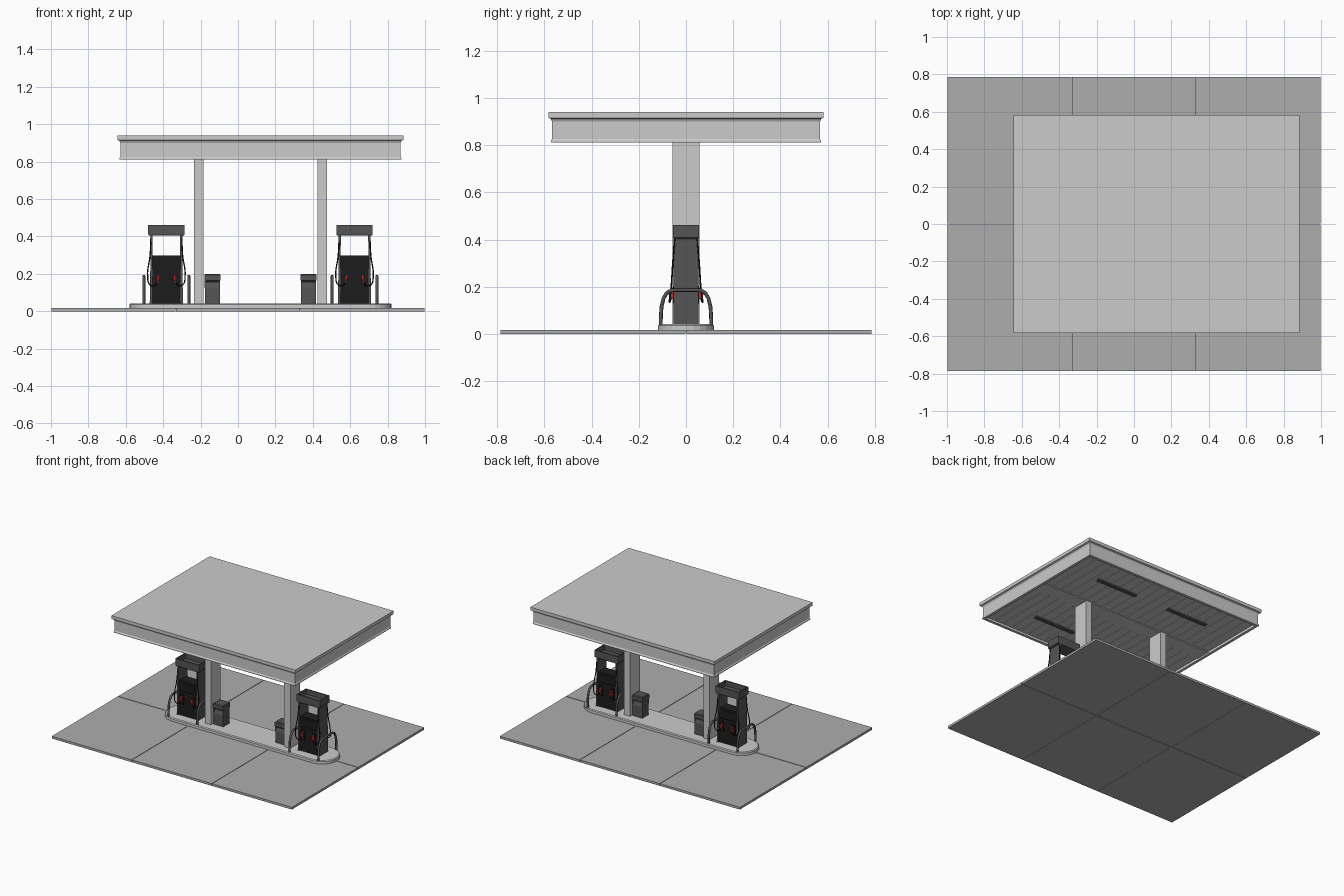
import bpy, bmesh, math

if "Cube" in bpy.data.objects:
    bpy.data.objects.remove(bpy.data.objects["Cube"])

CX = 0.12          # centre of island and canopy
TOP = 0.042        # top of island


def material(name, c):
    m = bpy.data.materials.new(name)
    m.diffuse_color = (*c, 1)
    m.use_nodes = True
    m.node_tree.nodes["Principled BSDF"].inputs["Base Color"].default_value = m.diffuse_color
    return m


BLACK = material("black", (0.012, 0.012, 0.012))
DARK = material("dark_grey", (0.09, 0.09, 0.09))
RED = material("red", (0.6, 0.02, 0.02))
PAVE = material("paving", (0.42, 0.42, 0.42))


def finish(name, bm, mat=None):
    bmesh.ops.recalc_face_normals(bm, faces=bm.faces)
    me = bpy.data.meshes.new(name)
    bm.to_mesh(me)
    bm.free()
    ob = bpy.data.objects.new(name, me)
    bpy.context.collection.objects.link(ob)
    if mat:
        me.materials.append(mat)
    return ob


def loft(name, rings, mat=None):
    """Skin closed rings of points, capping both ends."""
    bm = bmesh.new()
    vs = [[bm.verts.new(p) for p in r] for r in rings]
    n = len(vs[0])
    for a, b in zip(vs, vs[1:]):
        for i in range(n):
            bm.faces.new((a[i], a[(i + 1) % n], b[(i + 1) % n], b[i]))
    bm.faces.new(vs[0])
    bm.faces.new(vs[-1])
    return finish(name, bm, mat)


def rect(cx, hx, hy, z, cy=0):
    return [(cx + sx * hx, cy + sy * hy, z) for sx, sy in ((-1, -1), (1, -1), (1, 1), (-1, 1))]


def box(name, cx, cy, hx, hy, z0, z1, mat=None):
    return loft(name, [rect(cx, hx, hy, z0, cy), rect(cx, hx, hy, z1, cy)], mat)


def tube(name, pts, r, mat, smooth=True):
    cu = bpy.data.curves.new(name, 'CURVE')
    cu.dimensions = '3D'
    cu.bevel_depth = r
    cu.bevel_resolution = 2
    cu.use_fill_caps = True
    cu.resolution_u = 6
    if smooth:
        sp = cu.splines.new('BEZIER')
        sp.bezier_points.add(len(pts) - 1)
        for b, p in zip(sp.bezier_points, pts):
            b.co = p
            b.handle_left_type = b.handle_right_type = 'AUTO'
    else:
        sp = cu.splines.new('POLY')
        sp.points.add(len(pts) - 1)
        for b, p in zip(sp.points, pts):
            b.co = (*p, 1)
    ob = bpy.data.objects.new(name, cu)
    bpy.context.collection.objects.link(ob)
    cu.materials.append(mat)


# Paving slabs, 3 x 2 with narrow joints
for i in range(3):
    for j in (-1, 1):
        box("paving_slab", (i - 1) * 2 / 3, j * 0.394, 0.3313, 0.3915, 0, 0.017, PAVE)


# Island with rounded ends and a softened top edge
def stadium(r, z):
    pts = []
    for side, start in ((1, -90), (-1, 90)):
        for k in range(13):
            a = math.radians(start + k * 15)
            pts.append((CX + side * 0.582 + r * math.cos(a), r * math.sin(a), z))
    return pts


loft("island", [stadium(0.119, 0.012), stadium(0.119, 0.036), stadium(0.113, TOP)])

# Canopy: fascia profile outside, recessed ceiling inside
HX, HY = 0.765, 0.583
profile = [(0.032, 0.832), (0.032, 0.812), (0.012, 0.812), (0.012, 0.82), (0.016, 0.826),
           (0.016, 0.9), (0.01, 0.912), (0, 0.916), (0, 0.94)]
loft("canopy", [rect(CX, HX - d, HY - d, z) for d, z in profile])

# Ceiling planks, central beam strip and lamps
n = 20
w = 2 * (HX - 0.032) / n
for i in range(n):
    for s in (-1, 1):
        box("ceiling_plank", CX + (i - n / 2 + 0.5) * w, s * 0.305, w / 2 - 0.003, 0.245, 0.828, 0.834)
box("ceiling_beam", CX, 0, HX - 0.032, 0.058, 0.824, 0.834)
for sx in (-1, 1):
    for sy in (-1, 1):
        box("lamp", CX + sx * 0.31, sy * 0.33, 0.17, 0.014, 0.818, 0.83, DARK)

# Columns
for s in (-1, 1):
    box("column", CX + s * 0.33, 0, 0.025, 0.058, TOP - 0.004, 0.832)


# Hoop guard bent over both edges of the island
def guard(x):
    half = [(x, 0.107, TOP - 0.003), (x, 0.106, 0.085), (x, 0.103, 0.12), (x, 0.095, 0.152),
            (x, 0.082, 0.174), (x, 0.064, 0.185), (x, 0.045, 0.187)]
    tube("hoop_guard", half + [(px, -py, pz) for px, py, pz in reversed(half)], 0.008, DARK, False)


def pump(c):
    # cabinet with a stepped upper display
    box("pump_cabinet", c, 0, 0.08, 0.046, TOP, 0.225, BLACK)
    box("pump_upper_cabinet", c, 0, 0.077, 0.04, 0.225, 0.298, BLACK)
    for s in (-1, 1):
        box("display_panel", c, s * 0.041, 0.05, 0.003, 0.24, 0.285, BLACK)
        # side panels leaning slightly inward, running up to the head
        loft("pump_side_panel", [rect(c + s * 0.083, 0.006, 0.053, TOP),
                                 rect(c + s * 0.078, 0.005, 0.053, 0.408)], DARK)
    # head as an open tray
    hx, hy = 0.097, 0.056
    loft("pump_head", [rect(c, hx - 0.006, hy - 0.004, 0.404), rect(c, hx, hy, 0.41),
                       rect(c, hx, hy, 0.462), rect(c, hx - 0.008, hy - 0.008, 0.462),
                       rect(c, hx - 0.008, hy - 0.008, 0.425)], DARK)
    # nozzles and hoses on both faces
    for sy in (-1, 1):
        for sx in (-1, 1):
            x = c + sx * 0.046
            box("nozzle_holster", x, sy * 0.049, 0.013, 0.005, 0.13, 0.205, BLACK)
            loft("nozzle_grip", [rect(x + sx * 0.004, 0.004, 0.006, 0.148, sy * 0.06),
                                 rect(x, 0.006, 0.011, 0.168, sy * 0.063),
                                 rect(x - sx * 0.004, 0.005, 0.007, 0.195, sy * 0.058)], RED)
            tube("hose", [(c + sx * 0.082, sy * 0.048, 0.408), (c + sx * 0.087, sy * 0.056, 0.3),
                          (c + sx * 0.1, sy * 0.064, 0.185), (c + sx * 0.088, sy * 0.07, 0.142),
                          (c + sx * 0.062, sy * 0.068, 0.137), (x + sx * 0.003, sy * 0.062, 0.155)],
                 0.0035, BLACK)
    for s in (-1, 1):
        guard(c + s * 0.12)


def bin_(c):
    # litter bin with overhanging lid and sloped flap on each face
    box("bin_body", c, 0, 0.04, 0.037, TOP, 0.13, DARK)
    box("bin_neck", c, 0, 0.036, 0.026, 0.13, 0.168, BLACK)
    for s in (-1, 1):
        box("bin_cheek", c + s * 0.038, 0, 0.003, 0.038, 0.125, 0.17, DARK)
        loft("bin_flap", [rect(c, 0.035, 0.003, 0.128, s * 0.037),
                          rect(c, 0.035, 0.003, 0.155, s * 0.028)], DARK)
    loft("bin_lid", [rect(c, 0.043, 0.041, 0.165), rect(c, 0.043, 0.041, 0.194),
                     rect(c, 0.038, 0.036, 0.2)], DARK)


for s in (-1, 1):
    pump(CX + s * 0.503)
    bin_(CX + s * 0.257)
